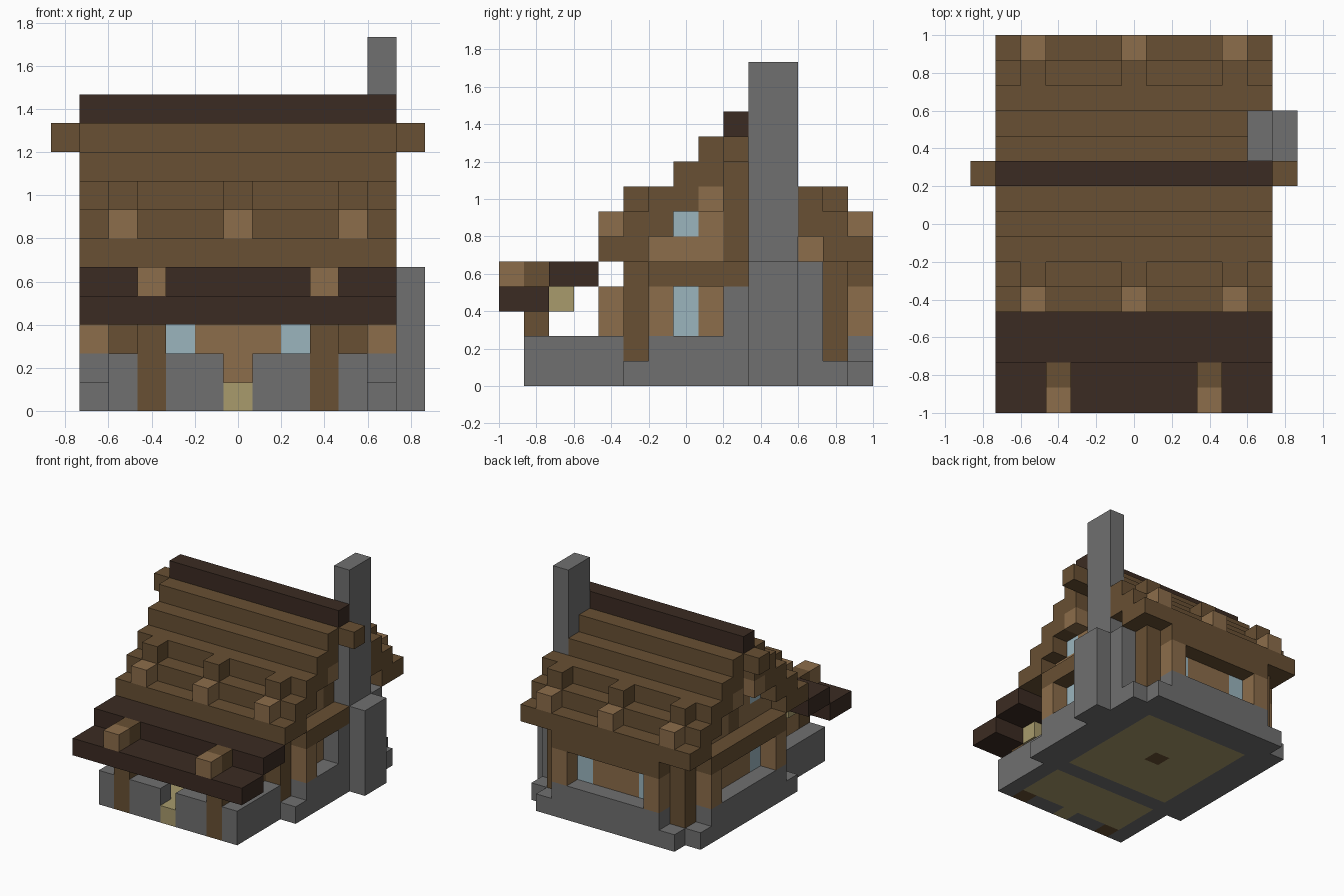
import bpy, bmesh
from mathutils import Vector

if "Cube" in bpy.data.objects:
    bpy.data.objects.remove(bpy.data.objects["Cube"], do_unlink=True)

U = 2 / 15          # edge of one block
NX, MY = 12, 18     # index sums used for mirroring across the door axis and the ridge


def material(name, rgb):
    m = bpy.data.materials.new(name)
    m.use_nodes = True
    m.diffuse_color = (*rgb, 1)
    m.node_tree.nodes["Principled BSDF"].inputs["Base Color"].default_value = (*rgb, 1)
    return m


stone = material("grey stone", (.162, .162, .162))
timber = material("brown timber", (.138, .08, .033))
dark = material("dark timber", (.044, .024, .016))
tan = material("tan wood", (.262, .153, .069))
glass = material("pale glass", (.328, .462, .515))
straw = material("straw planks", (.392, .328, .15))

cells = {}          # block index -> part name
parts = {}          # part name -> material


def part(name, mat, boxes, mx=False, my=False):
    """Claim inclusive block ranges x0,x1,y0,y1,z0,z1; the first claim wins."""
    parts[name] = mat
    boxes = list(boxes)
    if mx:
        boxes += [(NX - b, NX - a, *r) for a, b, *r in boxes]
    if my:
        boxes += [(a, b, MY - d, MY - c, *r) for a, b, c, d, *r in boxes]
    for x0, x1, y0, y1, z0, z1 in boxes:
        for x in range(x0, x1 + 1):
            for y in range(y0, y1 + 1):
                for z in range(z0, z1 + 1):
                    cells.setdefault((x, y, z), name)


# Chimney
part("chimney", stone, [(11, 11, 10, 11, 0, 12), (12, 12, 10, 11, 0, 4),
                        (11, 11, 9, 9, 0, 3), (11, 11, 12, 12, 0, 4)])

# Floors and entrance
part("porch_floor", straw, [(3, 9, 2, 4, 0, 0), (6, 6, 1, 1, 0, 0)])
part("centre_post", timber, [(6, 6, 9, 9, 0, 8)])
part("house_floor", straw, [(3, 9, 6, 12, 0, 0)])
part("door", tan, [(6, 6, 5, 5, 1, 2)])

# Porch
part("porch_post", timber, [(3, 3, 1, 1, 0, 2)], mx=True)
part("porch_wall", stone, [(2, 5, 1, 1, 0, 1), (2, 2, 1, 4, 0, 1), (3, 5, 4, 4, 1, 1)], mx=True)
part("porch_roof", dark, [(1, 11, 0, 1, 3, 3), (1, 11, 2, 3, 4, 4)])
part("porch_beam", timber, [(3, 3, 1, 1, 4, 4)], mx=True)
part("porch_beam_end", tan, [(3, 3, 0, 0, 4, 4)], mx=True)
part("lantern", straw, [(3, 3, 2, 2, 3, 3)], mx=True)

# Stone base with low corner feet
part("corner_foot", stone, [(1, 1, 5, 5, 0, 0)], mx=True, my=True)
part("back_foot", stone, [(2, 2, 14, 14, 0, 0)], mx=True)
part("side_ledge", stone, [(1, 1, 6, 12, 0, 1)], mx=True)
part("back_ledge", stone, [(3, 9, 14, 14, 0, 1)])
part("corner_post", timber, [(2, 2, 5, 5, 1, 4)], mx=True, my=True)
part("foundation", stone, [(2, 2, 5, 13, 0, 1), (2, 6, 5, 5, 0, 1)], mx=True, my=True)

# Ground storey
part("side_window", glass, [(2, 2, 7, 7, 2, 3)], mx=True, my=True)
part("long_wall_window", glass, [(4, 4, 5, 5, 2, 3)], mx=True, my=True)
part("wall_post", tan, [(1, 1, 6, 6, 2, 3), (3, 3, 4, 4, 2, 3)], mx=True, my=True)
part("ground_wall", tan, [(2, 2, 6, 12, 2, 3), (3, 6, 5, 5, 2, 3)], mx=True, my=True)
part("wall_beam", timber, [(1, 2, 6, 12, 4, 4), (3, 6, 5, 5, 4, 4)], mx=True, my=True)
part("back_beam", timber, [(3, 9, 14, 14, 4, 4)])

# Gables
part("gable_post", timber, [(2, 2, 9, 9, 5, 8)], mx=True)
part("gable_window", glass, [(2, 2, 7, 7, 6, 6)], mx=True, my=True)
part("purlin_end", tan, [(1, 1, 8, 8, 7, 7)], mx=True, my=True)
part("gable_wall", tan, [(2, 2, 4 + i, 14 - i, 3 + i, 3 + i) for i in (2, 3, 4)], mx=True)

# Stepped roof with rafters and ridge
part("rafter_end", tan, [(x, x, 4, 4, 6, 6) for x in (2, 6, 10)], my=True)
part("rafter", timber, [(x, x, 5, 5, 7, 7) for x in (2, 6, 10)], my=True)
part("roof", timber, [(1, 11, 4, 4, 5, 5)] +
     [(1, 11, y, y, y, y + 1) for y in range(5, 9)], my=True)
part("ridge_beam", timber, [(0, 12, 9, 9, 9, 9)])
part("ridge_cap", dark, [(1, 11, 9, 9, 10, 10)])


def build(name, mat):
    """Make one object from the outer faces of the blocks of a part."""
    bm = bmesh.new()
    corners = {}

    def vert(p):
        if p not in corners:
            corners[p] = bm.verts.new(((p[0] - 6.5) * U, (p[1] - 7.5) * U, p[2] * U))
        return corners[p]

    for cell, owner in cells.items():
        if owner != name:
            continue
        for axis in range(3):
            for side in (0, 1):
                near = list(cell)
                near[axis] += 1 if side else -1
                if tuple(near) in cells:
                    continue
                a, b = (axis + 1) % 3, (axis + 2) % 3
                loop = []
                for da, db in ((0, 0), (1, 0), (1, 1), (0, 1)):
                    p = list(cell)
                    p[axis] += side
                    p[a] += da
                    p[b] += db
                    loop.append(vert(tuple(p)))
                bm.faces.new(loop if side else loop[::-1])
    bmesh.ops.dissolve_limit(bm, angle_limit=.01, verts=bm.verts[:], edges=bm.edges[:])
    mesh = bpy.data.meshes.new(name)
    bm.to_mesh(mesh)
    bm.free()
    mesh.materials.append(mat)
    bpy.context.collection.objects.link(bpy.data.objects.new(name, mesh))


for part_name, part_mat in parts.items():
    build(part_name, part_mat)
